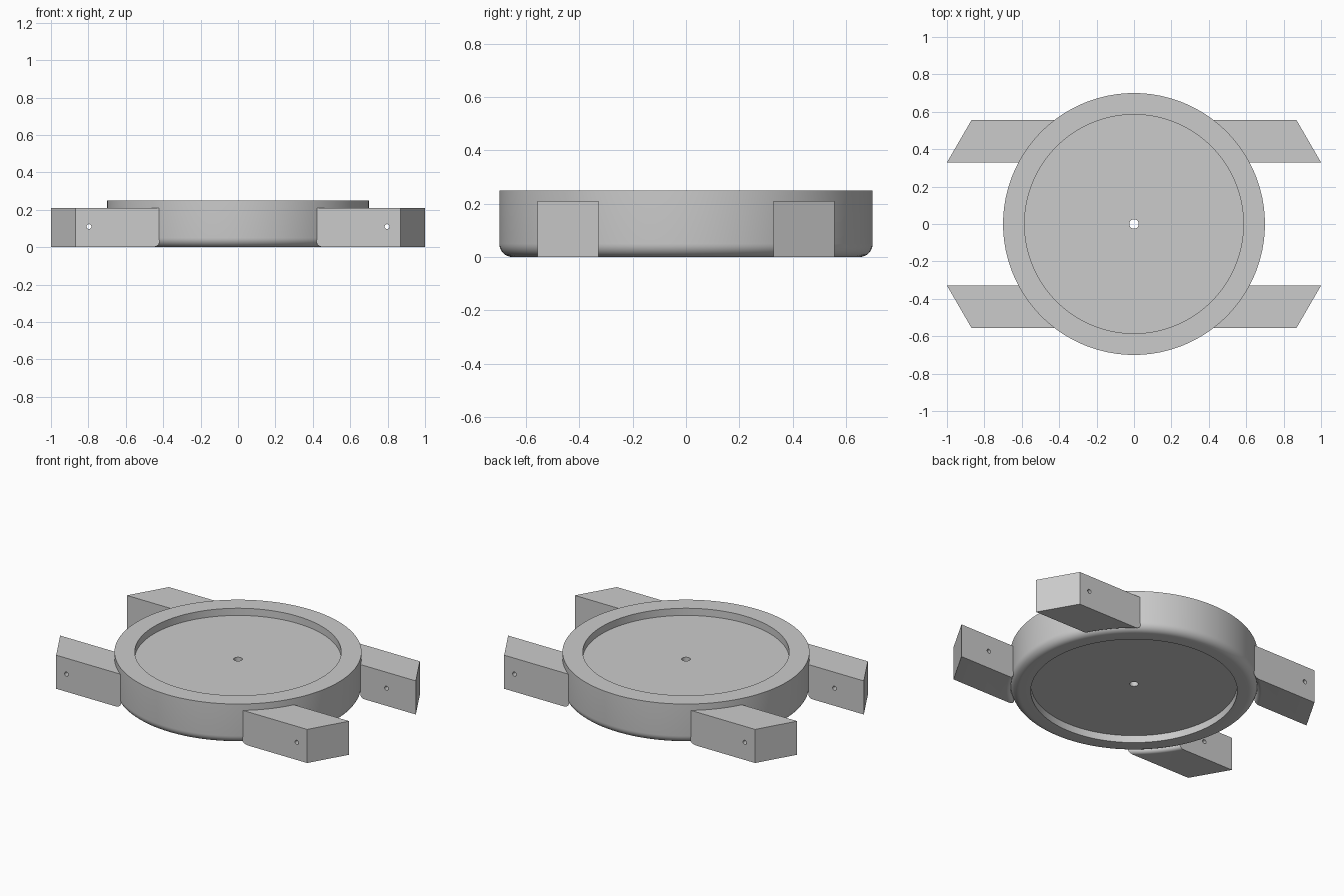
import bpy, bmesh
from math import sin, cos, pi, radians
from mathutils import Matrix, Vector

if "Cube" in bpy.data.objects:
    bpy.data.objects.remove(bpy.data.objects["Cube"])

grey = bpy.data.materials.new("light grey")
grey.use_nodes = True
grey.diffuse_color = (0.6, 0.6, 0.6, 1)
grey.node_tree.nodes["Principled BSDF"].inputs["Base Color"].default_value = (0.6, 0.6, 0.6, 1)

R, H = 0.70, 0.25            # body radius and height
RIM, DEPTH = 0.585, 0.045    # recess radius and depth
ARM_H = 0.21


def make(name, bm, helper=False):
    bmesh.ops.recalc_face_normals(bm, faces=bm.faces)
    mesh = bpy.data.meshes.new(name)
    bm.to_mesh(mesh)
    bm.free()
    ob = bpy.data.objects.new(name, mesh)
    bpy.context.collection.objects.link(ob)
    mesh.materials.append(grey)
    if helper:
        ob.hide_render = True
        ob.hide_viewport = True
        ob.display_type = 'WIRE'
    return ob


def lathe(name, profile, steps=128, helper=False):
    """Revolve a closed (radius, height) profile about z."""
    bm = bmesh.new()
    rings = []
    for i in range(steps):
        a = 2 * pi * i / steps
        rings.append([bm.verts.new((r * cos(a), r * sin(a), z)) for r, z in profile])
    n = len(profile)
    for i in range(steps):
        p, q = rings[i], rings[(i + 1) % steps]
        for j in range(n):
            k = (j + 1) % n
            bm.faces.new((p[j], q[j], q[k], p[k]))
    return make(name, bm, helper)


def arc(cx, cz, r, start, end, n=8):
    return [(cx + r * cos(radians(start + (end - start) * i / n)),
             cz + r * sin(radians(start + (end - start) * i / n))) for i in range(n + 1)]


def smooth(ob):
    bpy.ops.object.select_all(action='DESELECT')
    ob.select_set(True)
    bpy.context.view_layer.objects.active = ob
    bpy.ops.object.shade_smooth_by_angle(angle=radians(30))


# Round body: recessed on both faces, rounded lower edge, central bore
fillet = 0.05
body = lathe("round_body", [(0.025, DEPTH), (RIM, DEPTH), (RIM, 0)]
             + arc(R - fillet, fillet, fillet, -90, 0)
             + [(R, H), (RIM, H), (RIM, H - DEPTH), (0.025, H - DEPTH)])
smooth(body)

# Cutter giving the arms a curved inner end with a rounded lower corner
edge = 0.025
inner = R - 0.002
arm_cutter = lathe("arm_end_cutter", [(0.2, -0.1), (inner + edge, -0.1)]
                   + arc(inner + edge, edge, edge, 270, 180)
                   + [(inner, 0.4), (0.2, 0.4)], helper=True)


def cut(ob, cutter):
    mod = ob.modifiers.new("cut", 'BOOLEAN')
    mod.operation = 'DIFFERENCE'
    mod.solver = 'EXACT'
    mod.object = cutter


# Four slanted arms, each with a cross hole
for sx, side in ((1, "left"), (-1, "right")):
    bm = bmesh.new()
    bmesh.ops.create_cone(bm, cap_ends=True, segments=24, radius1=0.013, radius2=0.013, depth=2,
                          matrix=Matrix.Translation((sx * 0.797, 0, 0.11)) @ Matrix.Rotation(pi / 2, 4, 'X'))
    drill = make(side + "_drill_cutter", bm, True)
    for sy, end in ((-1, "front"), (1, "back")):
        bm = bmesh.new()
        outline = [(0.35, 0.329), (1.0, 0.329), (0.868, 0.557), (0.35, 0.557)]
        base = bm.faces.new([bm.verts.new((sx * x, sy * y, 0)) for x, y in outline])
        ext = bmesh.ops.extrude_face_region(bm, geom=[base])
        bmesh.ops.translate(bm, vec=Vector((0, 0, ARM_H)),
                            verts=[v for v in ext["geom"] if isinstance(v, bmesh.types.BMVert)])
        arm = make(f"{end}_{side}_arm", bm)
        cut(arm, arm_cutter)
        cut(arm, drill)
        # Bake the cuts so the curved end can be smoothed by angle
        bpy.context.view_layer.update()
        baked = bpy.data.meshes.new_from_object(arm.evaluated_get(bpy.context.evaluated_depsgraph_get()))
        arm.modifiers.clear()
        arm.data = baked
        smooth(arm)
